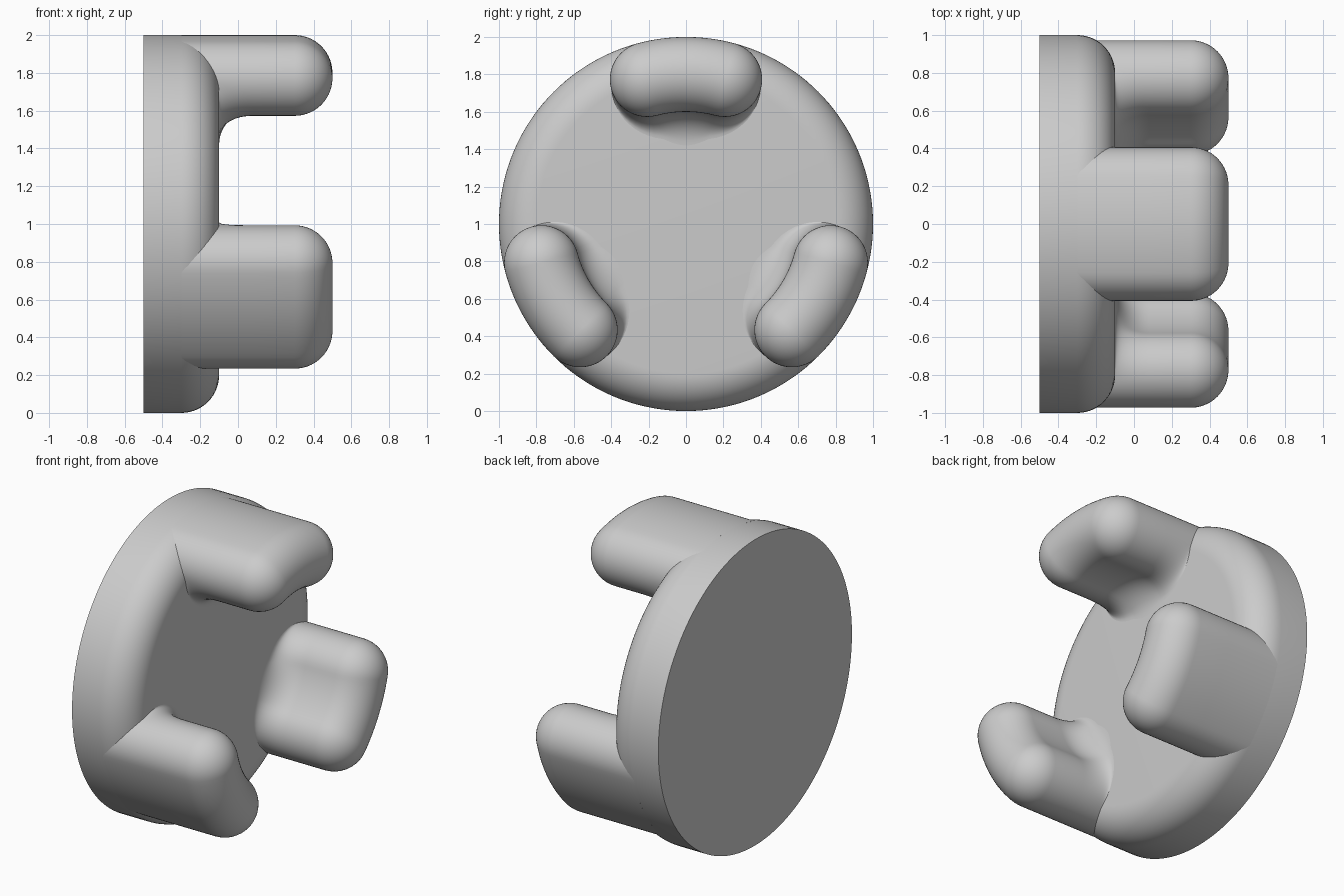
import bpy, bmesh
from math import sin, cos, pi, radians, sqrt

cube = bpy.data.objects.get("Cube")
if cube:
    bpy.data.objects.remove(cube, do_unlink=True)

BACK, FACE, TIP = -0.5, -0.1, 0.5   # positions along the x axis
ROUND = 0.2                         # edge rounding and half thickness of a jaw
MID = 0.8                           # radius of the jaw centreline
HALF = radians(15)                  # half sweep of the jaw centreline
FILLET = 0.18

grey = bpy.data.materials.new("plain grey")
grey.use_nodes = True
COLOUR = (0.6, 0.6, 0.6, 1)
grey.diffuse_color = COLOUR
grey.node_tree.nodes["Principled BSDF"].inputs["Base Color"].default_value = COLOUR


def loft(name, rings, cap_end):
    """Skin a stack of equal closed rings into one smooth-shaded object."""
    bm = bmesh.new()
    rows = [[bm.verts.new(p) for p in ring] for ring in rings]
    for a, b in zip(rows, rows[1:]):
        for i in range(len(a)):
            j = (i + 1) % len(a)
            bm.faces.new((a[i], a[j], b[j], b[i]))
    bm.faces.new(rows[0])
    if cap_end:
        bm.faces.new(rows[-1])
    bmesh.ops.remove_doubles(bm, verts=bm.verts, dist=1e-5)
    bmesh.ops.recalc_face_normals(bm, faces=bm.faces)
    mesh = bpy.data.meshes.new(name)
    bm.to_mesh(mesh)
    bm.free()
    mesh.materials.append(grey)
    obj = bpy.data.objects.new(name, mesh)
    bpy.context.collection.objects.link(obj)
    bpy.ops.object.select_all(action='DESELECT')
    obj.select_set(True)
    bpy.context.view_layer.objects.active = obj
    bpy.ops.object.shade_smooth_by_angle(angle=radians(35))
    return obj


def quarter(steps):
    return [pi / 2 * i / steps for i in range(steps + 1)]


# Round base plate with a rounded front edge
def circle(x, r, n=144):
    return [(x, r * cos(2 * pi * i / n), 1 + r * sin(2 * pi * i / n)) for i in range(n)]


edge = [(FACE - ROUND + ROUND * sin(t), 1 - ROUND + ROUND * cos(t)) for t in quarter(14)]
loft("base_plate", [circle(BACK, 1)] + [circle(x, r) for x, r in edge], True)


# Jaw outline: centreline angle, normal direction and fillet width at each point
def outline(steps=16):
    pts = []
    sweep = [HALF * (2 * i / steps - 1) for i in range(steps + 1)]
    turn = [pi * i / 24 for i in range(1, 24)]
    for a in sweep:                                   # outer arc
        pts.append((a, a, 0))
    for t in turn:                                    # first rounded end
        inward = max(0, 2 * t / pi - 1)
        pts.append((HALF, HALF + t, 0.13 * inward ** 1.5))
    for a in reversed(sweep):                         # inner arc
        pts.append((a, a + pi, FILLET - 0.05 * (a / HALF) ** 2))
    for t in turn:                                    # second rounded end
        inward = max(0, 1 - 2 * t / pi)
        pts.append((-HALF, pi - HALF + t, 0.13 * inward ** 1.5))
    return pts


def jaw_ring(x, centre, inset, flare):
    ring = []
    for a, normal, width in outline():
        d = ROUND - inset + width * flare
        ring.append((x, MID * cos(centre + a) + d * cos(centre + normal),
                     1 + MID * sin(centre + a) + d * sin(centre + normal)))
    return ring


# Three jaws, each flared at the inner root and rounded at the tip
for name, degrees in (("top_jaw", 90), ("front_jaw", 210), ("rear_jaw", 330)):
    c = radians(degrees)
    rings = [jaw_ring(FACE - ROUND, c, 0, 1)]
    for t in quarter(12):
        rings.append(jaw_ring(FACE + FILLET * (1 - cos(t)), c, 0, 1 - sin(t)))
    for t in quarter(14):
        rings.append(jaw_ring(TIP - ROUND + ROUND * sin(t), c, ROUND * (1 - cos(t)), 0))
    loft(name, rings, False)
